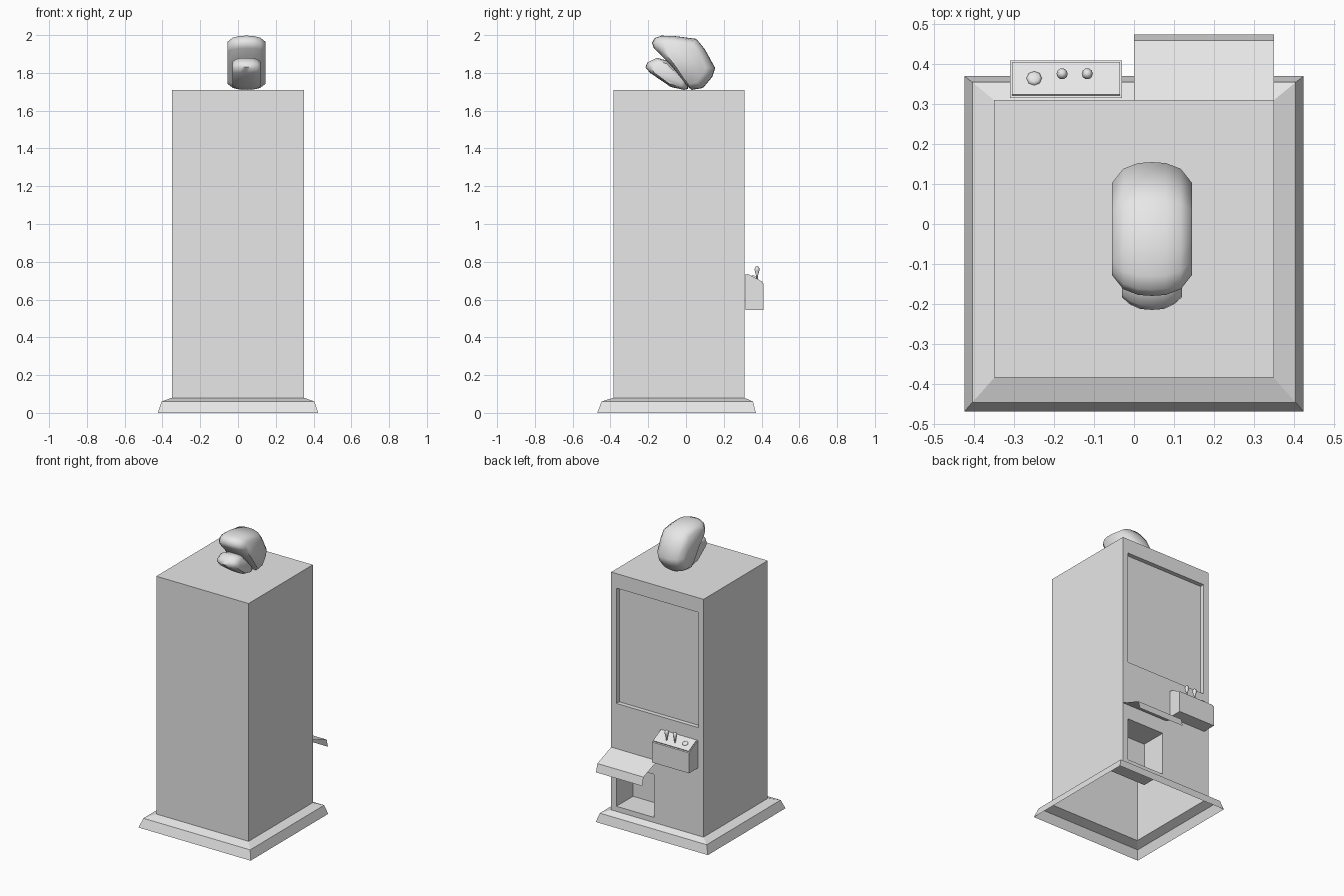
import bpy, bmesh, math
from mathutils import Matrix, Vector

cube = bpy.data.objects.get("Cube")
if cube:
    bpy.data.objects.remove(cube, do_unlink=True)

grey = bpy.data.materials.new("light_grey")
grey.use_nodes = True
grey.diffuse_color = (0.8, 0.8, 0.8, 1)
grey.node_tree.nodes["Principled BSDF"].inputs["Base Color"].default_value = (0.8, 0.8, 0.8, 1)


def finish(bm, name, smooth=None):
    bmesh.ops.remove_doubles(bm, verts=bm.verts, dist=0.0001)
    bmesh.ops.recalc_face_normals(bm, faces=bm.faces)
    mesh = bpy.data.meshes.new(name)
    bm.to_mesh(mesh)
    bm.free()
    mesh.materials.append(grey)
    obj = bpy.data.objects.new(name, mesh)
    bpy.context.collection.objects.link(obj)
    if smooth:
        bpy.ops.object.select_all(action='DESELECT')
        obj.select_set(True)
        bpy.context.view_layer.objects.active = obj
        bpy.ops.object.shade_smooth_by_angle(angle=math.radians(smooth))
    return obj


def face(bm, points):
    return bm.faces.new([bm.verts.new(p) for p in points])


def loft(bm, rings, caps=True, closed=True):
    loops = [[bm.verts.new(p) for p in ring] for ring in rings]
    n = len(loops[0])
    for a, b in zip(loops, loops[1:]):
        for i in range(n if closed else n - 1):
            j = (i + 1) % n
            bm.faces.new((a[i], a[j], b[j], b[i]))
    if caps:
        bm.faces.new(loops[0])
        bm.faces.new(loops[-1])


def rect(x, y0, y1, z):
    return [(-x, y0, z), (x, y0, z), (x, y1, z), (-x, y1, z)]


FRONT, BACK, HALF, LOW, TOP = -0.385, 0.31, 0.35, 0.08, 1.71

# Flared plinth, open underneath
bm = bmesh.new()
loft(bm, [rect(0.425, -0.47, 0.37, 0), rect(0.405, -0.447, 0.355, 0.06),
          rect(HALF, FRONT, BACK, LOW)], caps=False)
finish(bm, "plinth")

# Cabinet shell with a window recess and a prize bay in its back wall
holes = [(-0.31, 0.31, 0.82, 1.61, 0.03), (0.025, 0.31, 0.115, 0.41, 0.18)]
bm = bmesh.new()
low, high = rect(HALF, FRONT, BACK, LOW), rect(HALF, FRONT, BACK, TOP)
face(bm, high)
for i, j in ((0, 1), (1, 2), (3, 0)):
    face(bm, (low[i], low[j], high[j], high[i]))
xs = sorted({-HALF, HALF, *(h[0] for h in holes), *(h[1] for h in holes)})
zs = sorted({LOW, TOP, *(h[2] for h in holes), *(h[3] for h in holes)})
for xa, xb in zip(xs, xs[1:]):
    for za, zb in zip(zs, zs[1:]):
        cx, cz = (xa + xb) / 2, (za + zb) / 2
        depth = sum(h[4] for h in holes if h[0] < cx < h[1] and h[2] < cz < h[3])
        if not depth:
            face(bm, [(xa, BACK, za), (xb, BACK, za), (xb, BACK, zb), (xa, BACK, zb)])
for x0, x1, z0, z1, depth in holes:
    rings = [[(x0, y, z0), (x1, y, z0), (x1, y, z1), (x0, y, z1)] for y in (BACK, BACK - depth)]
    loft(bm, rings, caps=False)
    face(bm, rings[1])
bmesh.ops.remove_doubles(bm, verts=bm.verts, dist=0.0001)
bmesh.ops.dissolve_limit(bm, angle_limit=0.01, verts=bm.verts, edges=bm.edges)
finish(bm, "cabinet")

# Sheet hood over the prize bay
hood = [(BACK, 0.51), (0.46, 0.455), (0.475, 0.40)]
bm = bmesh.new()
loft(bm, [[(x, y, z) for y, z in hood] for x in (0, HALF)], caps=False, closed=False)
finish(bm, "bay_hood")

# Control box with a sloping top
box = [(0.315, 0.545), (0.315, 0.735), (0.41, 0.685), (0.41, 0.545)]
bm = bmesh.new()
loft(bm, [[(x, y, z) for y, z in box] for x in (-0.31, -0.03)])
finish(bm, "control_box")

# Raised control plate on the slope
slope = math.atan2(0.05, 0.095)
normal = Vector((0, math.sin(slope), math.cos(slope)))
bm = bmesh.new()
bmesh.ops.create_cube(bm, size=1, matrix=Matrix.Translation(Vector((-0.17, 0.3625, 0.71)) + normal * 0.002)
                      @ Matrix.Rotation(-slope, 4, 'X') @ Matrix.Diagonal((0.27, 0.092, 0.008, 1)))
finish(bm, "control_plate")


def turned(name, profile, base, tilt, sides):
    bm = bmesh.new()
    loft(bm, [[(r * math.cos(2 * math.pi * k / sides), r * math.sin(2 * math.pi * k / sides), z)
               for k in range(sides)] for r, z in profile])
    bm.transform(Matrix.Translation(base) @ Matrix.Rotation(-tilt, 4, 'X'))
    return finish(bm, name, 50)


# Push button and two levers
turned("push_button", [(0.019, 0), (0.019, 0.008), (0.013, 0.013)], (-0.25, 0.362, 0.712), slope, 8)
for side, x in (("left", -0.117), ("right", -0.18)):
    turned(side + "_lever", [(0.004, 0), (0.005, 0.025), (0.012, 0.05), (0.014, 0.06),
                             (0.011, 0.072), (0.005, 0.077)], (x, 0.376, 0.70), 0, 10)


# Two-part rounded mitt on the roof
def pad(name, outline, sections):
    cy = (min(p[0] for p in outline) + max(p[0] for p in outline)) / 2
    cz = (min(p[1] for p in outline) + max(p[1] for p in outline)) / 2
    rows = [(-x, sy, sz) for x, sy, sz in sections] + [(0, 1, 1)] + list(reversed(sections))
    bm = bmesh.new()
    loft(bm, [[(0.045 + x, cy + (y - cy) * sy, cz + (z - cz) * sz) for y, z in outline]
              for x, sy, sz in rows])
    finish(bm, name, 60)


pad("mitt_palm",
    [(-0.18, 1.96), (-0.165, 1.985), (-0.13, 1.997), (-0.06, 1.995), (0.055, 1.98), (0.10, 1.925),
     (0.155, 1.825), (0.14, 1.78), (0.09, 1.72), (0.03, 1.71), (0, 1.735), (-0.09, 1.85), (-0.17, 1.93)],
    [(0.10, 0.69, 0.78), (0.072, 0.9, 0.93), (0.035, 0.985, 0.99)])
pad("mitt_thumb",
    [(-0.215, 1.83), (-0.205, 1.855), (-0.155, 1.88), (-0.10, 1.865), (0.01, 1.75), (0.01, 1.715),
     (-0.01, 1.71), (-0.08, 1.725), (-0.19, 1.80)],
    [(0.075, 0.72, 0.76), (0.055, 0.88, 0.92), (0.03, 0.98, 0.99)])
